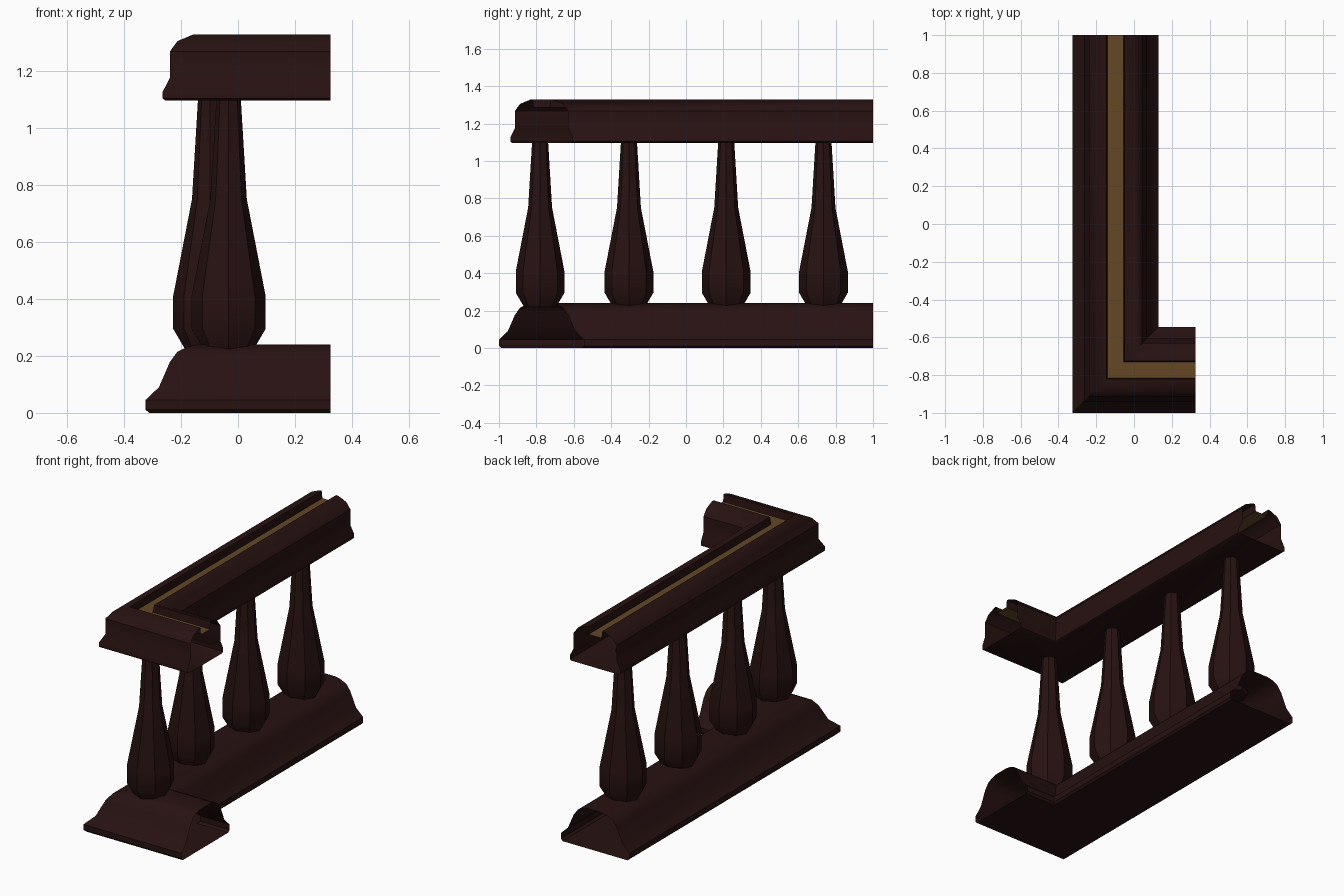
import bpy, math

if "Cube" in bpy.data.objects:
    bpy.data.objects.remove(bpy.data.objects["Cube"])

def material(name, rgb):
    m = bpy.data.materials.new(name)
    m.diffuse_color = (*rgb, 1)
    m.use_nodes = True
    m.node_tree.nodes["Principled BSDF"].inputs["Base Color"].default_value = m.diffuse_color
    return m

BROWN = material("dark red brown", (0.021, 0.0058, 0.0058))
GOLD = material("old gold", (0.125, 0.064, 0.018))
CX, CY = -0.0975, -0.7725          # centre lines of the two legs

def make(name, verts, faces, gold=()):
    me = bpy.data.meshes.new(name)
    me.from_pydata(verts, [], faces)
    me.materials.append(BROWN)
    if gold:
        me.materials.append(GOLD)
    for i in gold:
        me.polygons[i].material_index = 1
    ob = bpy.data.objects.new(name, me)
    bpy.context.collection.objects.link(ob)
    bpy.ops.object.select_all(action='DESELECT')
    ob.select_set(True)
    bpy.context.view_layer.objects.active = ob
    bpy.ops.object.shade_smooth_by_angle(angle=math.radians(35))
    return ob

def rail(name, half, gold_floor=False):
    """Sweep a mirrored, open-ended profile round the mitred corner."""
    prof = [(-d, z) for d, z in half] + [(d, z) for d, z in reversed(half)]
    n = len(prof)
    verts, faces, gold = [], [], []
    for d, z in prof:
        verts += [(0.325, CY - d, z), (CX - d, CY - d, z), (CX - d, 1, z)]
    for i in range(n):
        j = (i + 1) % n
        for k in range(2):
            if gold_floor and i == n // 2 - 1:
                gold.append(len(faces))
            faces.append((3*i + k, 3*i + k + 1, 3*j + k + 1, 3*j + k))
    return make(name, verts, faces, gold)

# hollow base rail
rail("base_rail", [(0.215, 0.0), (0.2275, 0.012), (0.2275, 0.045), (0.18, 0.09),
                   (0.142, 0.178), (0.115, 0.215), (0.08, 0.232), (0.045, 0.24)])

# hollow hand rail with a gold-floored channel on top
rail("hand_rail", [(0.158, 1.097), (0.167, 1.103), (0.167, 1.127), (0.142, 1.175),
                   (0.142, 1.268), (0.115, 1.305), (0.06, 1.328), (0.048, 1.328),
                   (0.043, 1.285)], True)

# eight-sided vase balusters
SIDES = 8
VASE = [(0.085, 0.218), (0.13, 0.295), (0.13, 0.41), (0.064, 0.75), (0.043, 1.1)]

def baluster(name, x, y):
    verts = [(x + r * math.cos(2 * math.pi * k / SIDES),
              y + r * math.sin(2 * math.pi * k / SIDES), z)
             for r, z in VASE for k in range(SIDES)]
    faces = []
    for i in range(len(VASE) - 1):
        for k in range(SIDES):
            a, b = i * SIDES + k, i * SIDES + (k + 1) % SIDES
            faces.append((a, b, b + SIDES, a + SIDES))
    faces.append(tuple(reversed(range(SIDES))))
    make(name, verts, faces).data.polygons.foreach_set(
        "use_smooth", [True] * len(faces))

baluster("corner_baluster", -0.033, -0.78)
for i in range(3):
    baluster(f"baluster_{i + 1}", CX, -0.305 + 0.52 * i)
